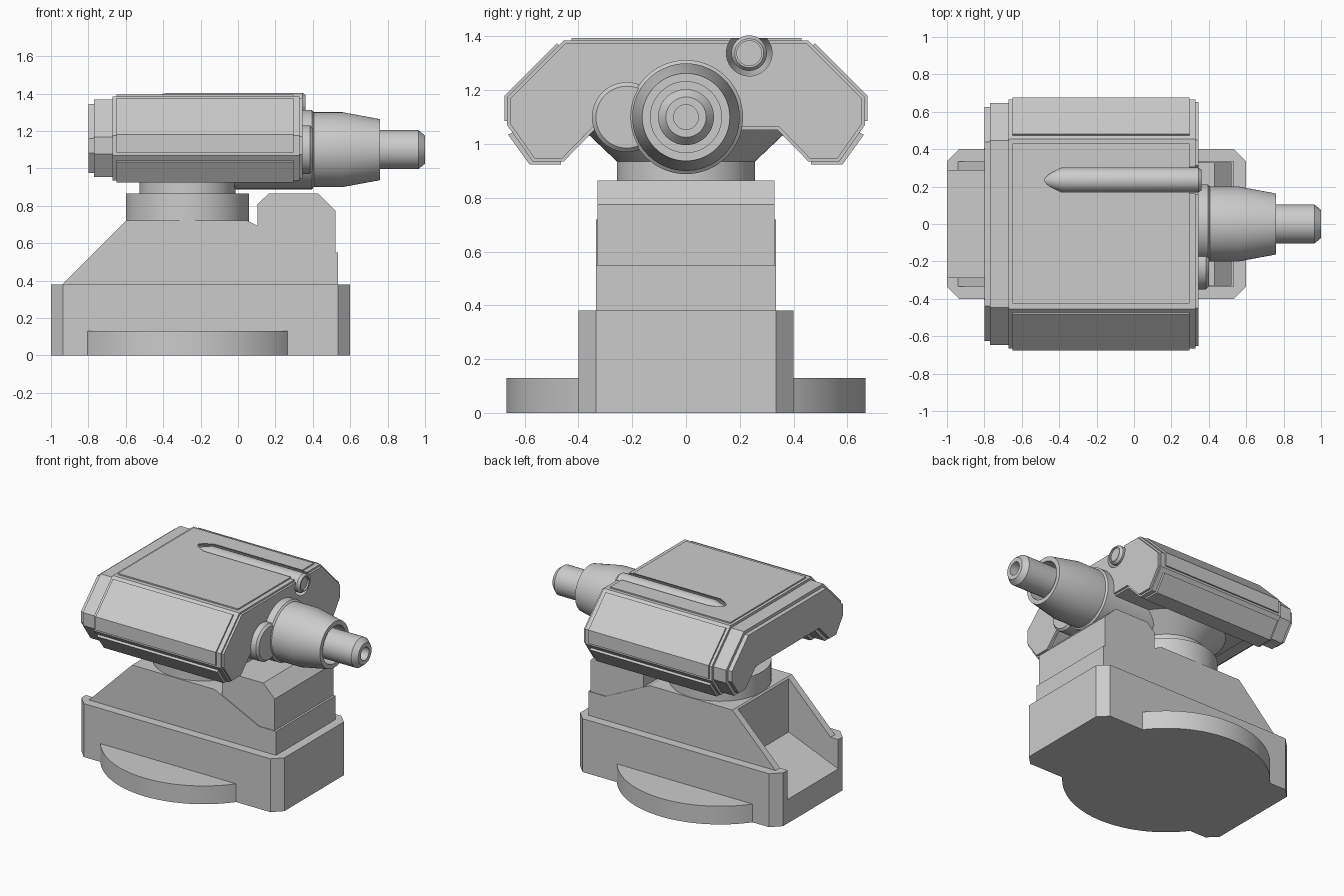
import bpy, bmesh, math
from mathutils import Vector

if "Cube" in bpy.data.objects:
    bpy.data.objects.remove(bpy.data.objects["Cube"])

grey = bpy.data.materials.new("light_grey")
grey.use_nodes = True
grey.diffuse_color = (0.6, 0.6, 0.6, 1)
grey.node_tree.nodes["Principled BSDF"].inputs["Base Color"].default_value = (0.6, 0.6, 0.6, 1)


def finish(name, bm, smooth=False):
    bmesh.ops.recalc_face_normals(bm, faces=bm.faces)
    me = bpy.data.meshes.new(name)
    bm.to_mesh(me)
    bm.free()
    me.materials.append(grey)
    ob = bpy.data.objects.new(name, me)
    bpy.context.collection.objects.link(ob)
    if smooth:
        bpy.ops.object.select_all(action='DESELECT')
        ob.select_set(True)
        bpy.context.view_layer.objects.active = ob
        bpy.ops.object.shade_smooth_by_angle(angle=math.radians(30))
    return ob


def prism(name, pts, lo, hi, axis):
    """Extrude a 2D outline along an axis: x takes (y,z), y takes (x,z), z takes (x,y)."""
    place = {'x': lambda p, t: (t, p[0], p[1]),
             'y': lambda p, t: (p[0], t, p[1]),
             'z': lambda p, t: (p[0], p[1], t)}[axis]
    bm = bmesh.new()
    a = [bm.verts.new(place(p, lo)) for p in pts]
    b = [bm.verts.new(place(p, hi)) for p in pts]
    bm.faces.new(a)
    bm.faces.new(b)
    for i in range(len(pts)):
        j = (i + 1) % len(pts)
        bm.faces.new((a[i], a[j], b[j], b[i]))
    return finish(name, bm)


def lathe(name, profile, centre, axis, n=64):
    """Revolve (distance along axis, radius) points; ends are capped."""
    bm = bmesh.new()
    rings = []
    for t, r in profile:
        ring = []
        for k in range(n):
            c = r * math.cos(2 * math.pi * k / n)
            s = r * math.sin(2 * math.pi * k / n)
            off = (t, c, s) if axis == 'x' else (c, s, t)
            ring.append(bm.verts.new(Vector(centre) + Vector(off)))
        rings.append(ring)
    for a, b in zip(rings, rings[1:]):
        for k in range(n):
            m = (k + 1) % n
            bm.faces.new((a[k], a[m], b[m], b[k]))
    bm.faces.new(rings[0])
    bm.faces.new(rings[-1])
    return finish(name, bm, True)


def inset(pts, d):
    """Move every edge of a clockwise outline inward by d."""
    out = []
    for i, p in enumerate(pts):
        p = Vector(p)
        e1 = (p - Vector(pts[i - 1])).normalized()
        e2 = (Vector(pts[(i + 1) % len(pts)]) - p).normalized()
        n1, n2 = Vector((e1.y, -e1.x)), Vector((e2.y, -e2.x))
        out.append(tuple(p + (n1 + n2) * d / (1 + n1.dot(n2))))
    return out


def cut(targets, cutter):
    for ob in targets:
        mod = ob.modifiers.new("cut", 'BOOLEAN')
        mod.object = cutter
        mod.solver = 'EXACT'
        bpy.context.view_layer.objects.active = ob
        bpy.ops.object.modifier_apply(modifier=mod.name)
    bpy.data.objects.remove(cutter)


# Base: round foot, chamfered plinth, sloped pedestal with an open rear bay
lathe("round_foot", [(0, 0.668), (0.13, 0.668)], (-0.27, 0, 0), 'z', 96)
c = 0.065
plinth = prism("plinth", [(-1, -0.4 + c), (-1 + c, -0.4), (0.6 - c, -0.4), (0.6, -0.4 + c),
                          (0.6, 0.4 - c), (0.6 - c, 0.4), (-1 + c, 0.4), (-1, 0.4 - c)],
               0, 0.38, 'z')
pedestal = prism("pedestal", [(-0.94, 0.37), (-0.94, 0.38), (-0.6, 0.72), (0.05, 0.72),
                              (0.4, 0.55), (0.535, 0.55), (0.535, 0.37)], -0.335, 0.335, 'y')
bay = prism("bay_cutter", [(-1.1, 0.13), (-0.61, 0.33), (-0.61, 0.95), (-1.1, 0.95)],
            -0.285, 0.285, 'y')
cut([plinth, pedestal], bay)
prism("front_block", [(0.105, 0.6), (0.105, 0.81), (0.165, 0.865), (0.43, 0.865),
                      (0.52, 0.775), (0.52, 0.54), (0.3, 0.54)], -0.33, 0.33, 'y')

# Swivel neck
lathe("swivel_ring", [(0.71, 0.33), (0.865, 0.33)], (-0.27, 0, 0), 'z')
lathe("swivel_neck", [(0.86, 0.257), (0.935, 0.257), (1.08, 0.41)], (-0.27, 0, 0), 'z')

# Turret shell: stepped layers of one outline
half = [(0.455, 1.385), (0.665, 1.175), (0.665, 1.07), (0.57, 0.935), (0.455, 0.935), (0.34, 1.053)]
outline = half + [(-y, z) for y, z in reversed(half)]
shell = {}
for name, x0, x1, d in [("rear_cap", -0.8, -0.765, 0.04), ("rear_step", -0.77, -0.665, 0.018),
                        ("turret_shell", -0.67, 0.33, 0), ("front_plate", 0.325, 0.345, 0.012)]:
    shell[name] = prism(name, inset(outline, d), x0, x1, 'x')

# Raised armour panels
X0, X1 = -0.65, 0.297
top_panel = prism("top_panel", [(-0.425, 1.38), (-0.425, 1.394), (0.43, 1.394), (0.43, 1.38)],
                  X0, X1, 'x')
for side, s in (("left", 1), ("right", -1)):
    prism("upper_panel_" + side, [(s * y, z) for y, z in
          [(0.48, 1.375), (0.675, 1.18), (0.675, 1.085), (0.65, 1.085), (0.65, 1.175), (0.465, 1.36)]],
          X0, X1, 'x')
    prism("lower_panel_" + side, [(s * y, z) for y, z in
          [(0.662, 1.035), (0.582, 0.924), (0.465, 0.924), (0.465, 0.945), (0.565, 0.945), (0.64, 1.045)]],
          X0, X1, 'x')

# Sight tube lying in a rounded channel
sight = (0, 0.235, 1.338)
channel = lathe("channel_cutter", [(-0.51, 0.045), (-0.39, 0.085), (0.5, 0.085)], sight, 'x', 48)
cut([shell["turret_shell"], shell["front_plate"], top_panel], channel)
lathe("sight_tube", [(-0.5, 0.012), (-0.45, 0.045), (-0.38, 0.066), (0.345, 0.066), (0.362, 0.054),
                     (0.362, 0.046), (0.35, 0.046)], sight, 'x', 32)

# Gun: mantlet, tapered sleeve with recessed mouth, inner barrel with bore
gun = (0, 0, 1.1)
lathe("gun_mantlet", [(-0.02, 0.212), (0.395, 0.212), (0.405, 0.2)], gun, 'x')
lathe("gun_sleeve", [(0.4, 0.2), (0.56, 0.2), (0.76, 0.163), (0.76, 0.132), (0.6, 0.132)], gun, 'x')
lathe("gun_barrel", [(0.55, 0.104), (0.965, 0.104), (1.0, 0.075), (1.0, 0.046), (0.9, 0.046)],
      gun, 'x', 48)
lathe("side_tube", [(0.1, 0.13), (0.385, 0.13), (0.4, 0.115)], (0, -0.22, 1.1), 'x', 48)
